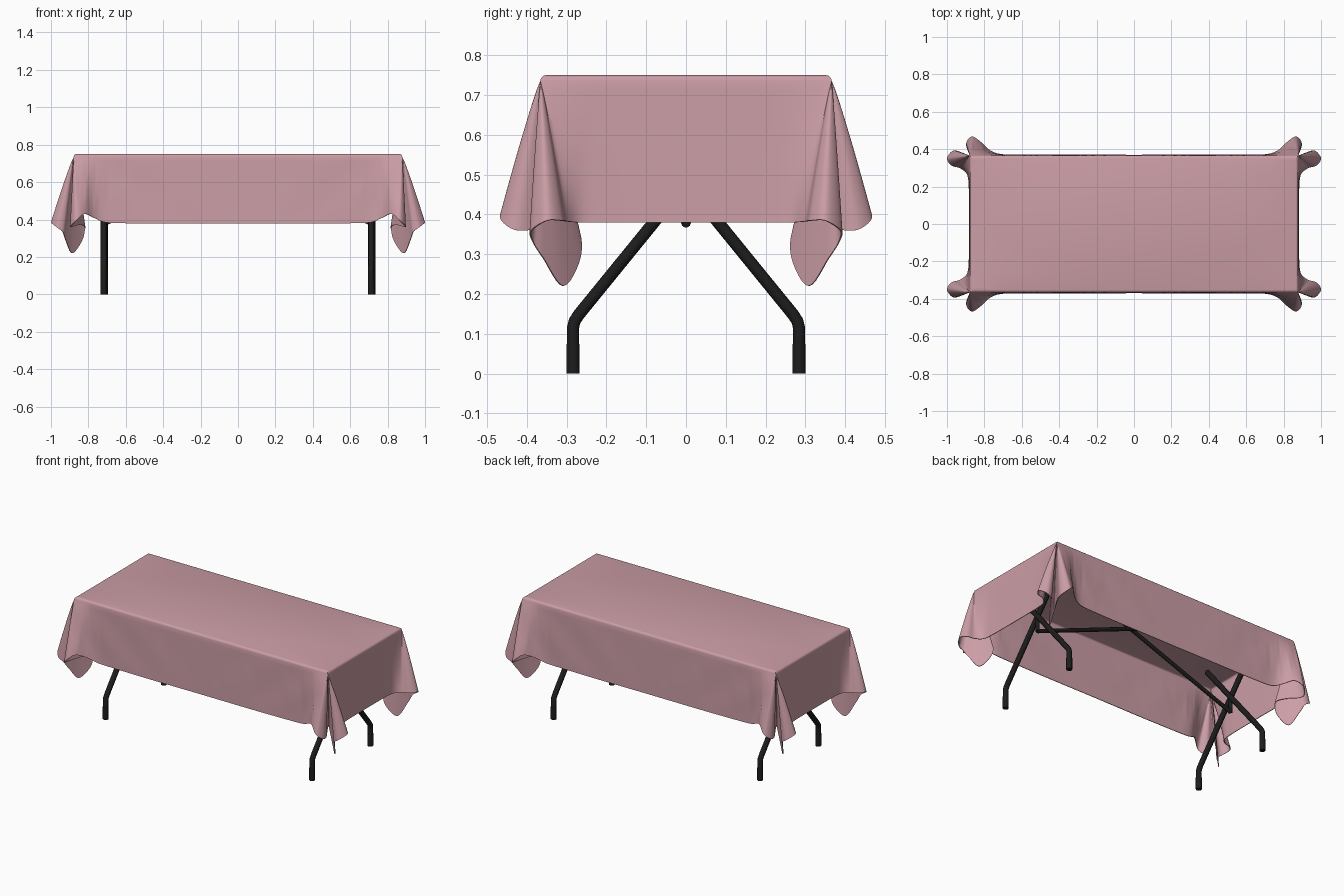
import bpy, bmesh, math
from mathutils import Vector

if "Cube" in bpy.data.objects:
    bpy.data.objects.remove(bpy.data.objects["Cube"], do_unlink=True)


def make_material(name, colour, roughness):
    mat = bpy.data.materials.new(name)
    mat.use_nodes = True
    mat.diffuse_color = colour
    bsdf = mat.node_tree.nodes["Principled BSDF"]
    bsdf.inputs["Base Color"].default_value = colour
    bsdf.inputs["Roughness"].default_value = roughness
    return mat


pink = make_material("dusty pink cloth", (0.6, 0.34, 0.38, 1), 0.8)
black = make_material("black metal", (0.012, 0.012, 0.012, 1), 0.5)

HALF_X, HALF_Y, TOP = 0.878, 0.366, 0.75
ROUND = 0.014


def select_only(obj):
    bpy.ops.object.select_all(action='DESELECT')
    obj.select_set(True)
    bpy.context.view_layer.objects.active = obj


def smooth_path(points, steps):
    """Catmull-Rom interpolation through points of any dimension."""
    padded = [points[0]] + points + [points[-1]]
    result = []
    for a, b, c, d in zip(padded, padded[1:], padded[2:], padded[3:]):
        for i in range(steps):
            t = i / steps
            result.append([
                q + 0.5 * t * ((r - p) + t * (2*p - 5*q + 4*r - s + t * (3*(q - r) + s - p)))
                for p, q, r, s in zip(a, b, c, d)])
    return result + [list(points[-1])]


# Hem of one quarter of the cloth: long side, corner folds, short side
long_hem = [(0, .37, .378), (.2, .371, .378), (.4, .371, .378), (.6, .371, .38),
            (.71, .374, .385), (.77, .395, .41), (.82, .44, .43)]
fold_hem = [(.865, .468, .395), (.895, .44, .365), (.892, .4, .36),
            (.855, .335, .37), (.82, .275, .36), (.832, .268, .29),
            (.885, .31, .22), (.92, .36, .29), (.937, .388, .335),
            (.972, .39, .36), (1, .35, .385), (.975, .312, .385), (.93, .298, .383)]
short_hem = [(.893, .265, .38), (.884, .2, .38), (.882, .1, .38), (.882, 0, .38)]

# Each hem point hangs from a point on the table rim
control = [h + (h[0], HALF_Y) for h in long_hem]
control += [h + (HALF_X, HALF_Y) for h in fold_hem]
control += [h + (HALF_X, h[1]) for h in short_hem]
strands = smooth_path(control, 6)


def strand_points(hx, hy, hz, rx, ry):
    """Points of one strand, from the flat top over the edge to the hem."""
    rx, ry = min(rx, HALF_X), min(ry, HALF_Y)
    points = []
    for i in range(4):
        angle = math.pi / 2 * i / 3
        inset = ROUND * (1 - math.sin(angle))
        points.append((min(rx, HALF_X - inset), min(ry, HALF_Y - inset),
                       TOP - ROUND * (1 - math.cos(angle))))
    levels = 14
    for i in range(1, levels + 1):
        t = i / levels
        out = t ** 0.9
        x, y = rx + (hx - rx) * out, ry + (hy - ry) * out
        # soft slanting ripples on the long side
        if ry == HALF_Y and rx < HALF_X:
            y += 0.004 * math.sin(math.pi * t) * math.sin(17 * rx + 5 * t) * rx
        points.append((x, y, TOP - ROUND + (hz - TOP + ROUND) * t))
    return points


def build_cloth():
    bm = bmesh.new()
    columns = [[bm.verts.new(p) for p in strand_points(*s)] for s in strands]
    for left, right in zip(columns, columns[1:]):
        for i in range(len(left) - 1):
            bm.faces.new((left[i], left[i + 1], right[i + 1], right[i]))
    centre = bm.verts.new((0, 0, TOP))
    bm.faces.new([centre] + [c[0] for c in columns])
    bmesh.ops.remove_doubles(bm, verts=bm.verts, dist=0.0003)
    bmesh.ops.recalc_face_normals(bm, faces=bm.faces)
    cap = max(bm.faces, key=lambda f: f.calc_area())
    if cap.normal.z < 0:
        bmesh.ops.reverse_faces(bm, faces=bm.faces)
    mesh = bpy.data.meshes.new("tablecloth")
    bm.to_mesh(mesh)
    bm.free()
    mesh.materials.append(pink)
    cloth = bpy.data.objects.new("tablecloth", mesh)
    bpy.context.collection.objects.link(cloth)
    mirror = cloth.modifiers.new("Mirror", 'MIRROR')
    mirror.use_axis = (True, True, False)
    mirror.merge_threshold = 0.0005
    solid = cloth.modifiers.new("Thickness", 'SOLIDIFY')
    solid.thickness = 0.004
    solid.offset = -1
    select_only(cloth)
    for name in ("Mirror", "Thickness"):
        bpy.ops.object.modifier_apply(modifier=name)
    bpy.ops.object.shade_smooth_by_angle(angle=math.radians(50))


def tube(name, points, radius):
    curve = bpy.data.curves.new(name, 'CURVE')
    curve.dimensions = '3D'
    curve.bevel_depth = radius
    curve.bevel_resolution = 3
    curve.use_fill_caps = True
    spline = curve.splines.new('POLY')
    spline.points.add(len(points) - 1)
    for point, co in zip(spline.points, points):
        point.co = (*co, 1)
    curve.materials.append(black)
    obj = bpy.data.objects.new(name, curve)
    bpy.context.collection.objects.link(obj)
    select_only(obj)
    bpy.ops.object.convert(target='MESH')
    bpy.ops.object.shade_smooth_by_angle(angle=math.radians(40))


build_cloth()

# Folding legs: two crossed bent tubes and a slanting brace at each end
leg_profile = [(.284, 0), (.284, .115), (.28, .132), (.268, .15), (-.2, .725)]
for end, side_x in (("left", 1), ("right", -1)):
    x = side_x * 0.715
    for place, side_y in (("front", -1), ("back", 1)):
        leg_x = x + side_y * 0.003
        tube(f"{place}_{end}_leg", [(leg_x, side_y * y, z) for y, z in leg_profile], 0.016)
        tube(f"{place}_{end}_foot_cap",
             [(leg_x, side_y * 0.284, 0), (leg_x, side_y * 0.284, 0.075)], 0.0175)
    tube(f"{end}_brace", [(x, 0, .378), (x - side_x * .03, 0, .39),
                          (-side_x * .12, side_x * .015, .7)], 0.012)
    tube(f"{end}_brace_link", [(x, 0, .378), (x, 0, .48)], 0.012)

# Bracket under the middle where the braces meet
tube("centre_bracket", [(-.14, 0, .715), (.14, 0, .715)], 0.016)
